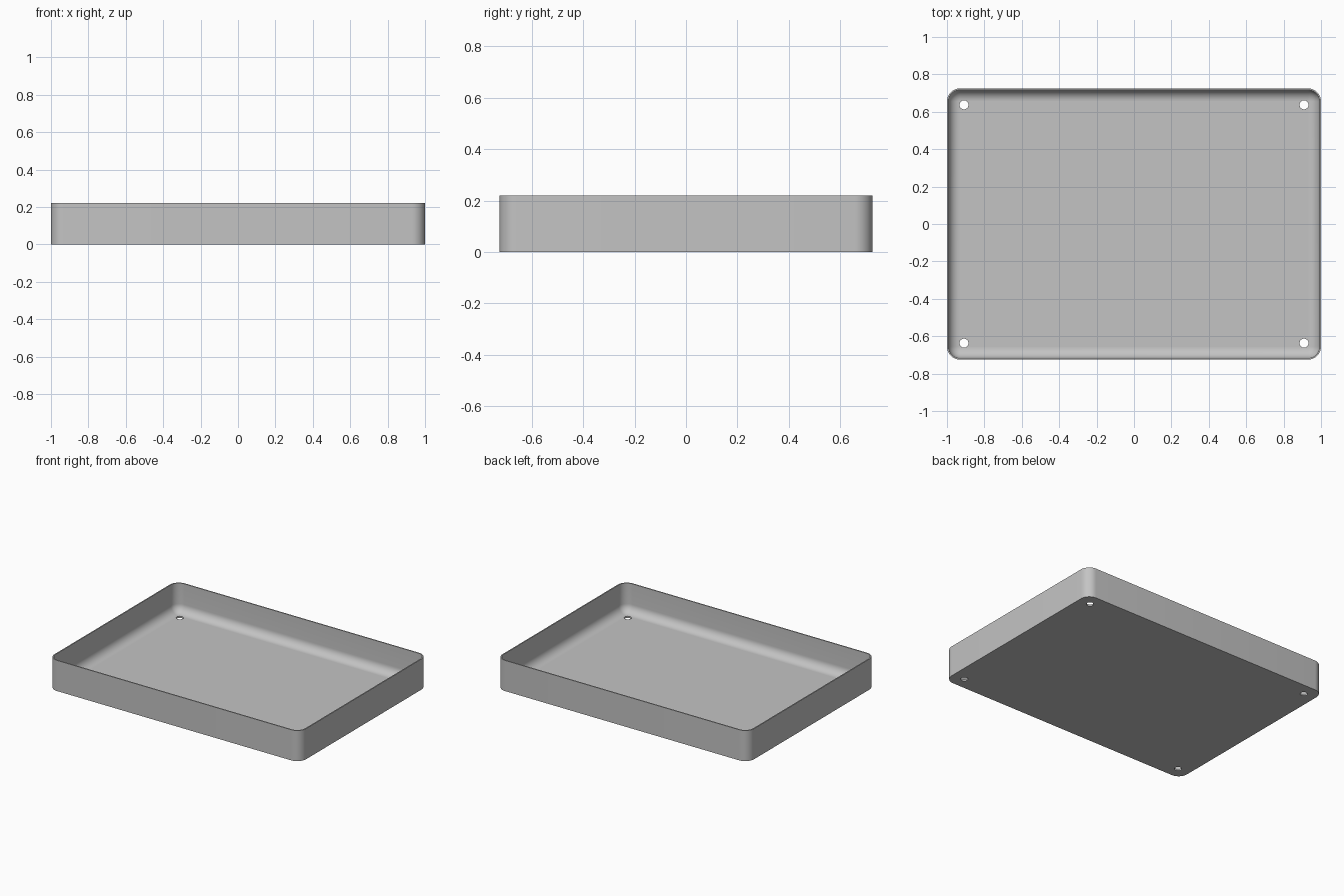
import bpy, bmesh, math

if "Cube" in bpy.data.objects:
    bpy.data.objects.remove(bpy.data.objects["Cube"], do_unlink=True)

HALF_X, HALF_Y, HEIGHT = 1.0, 0.725, 0.22
CORNER, WALL, FLOOR, COVE = 0.07, 0.008, 0.012, 0.06
STEPS = 10

grey = bpy.data.materials.new("light grey")
grey.use_nodes = True
color = (0.55, 0.55, 0.55, 1)
grey.diffuse_color = color
grey.node_tree.nodes["Principled BSDF"].inputs["Base Color"].default_value = color


def rounded_loop(bm, inset, z):
    """Rounded rectangle of vertices, inset from the outer wall."""
    radius = CORNER - inset
    verts = []
    for q, (sx, sy) in enumerate([(1, 1), (-1, 1), (-1, -1), (1, -1)]):
        for i in range(STEPS + 1):
            a = math.pi / 2 * (q + i / STEPS)
            verts.append(bm.verts.new((sx * (HALF_X - CORNER) + radius * math.cos(a),
                                       sy * (HALF_Y - CORNER) + radius * math.sin(a), z)))
    return verts


# Tray cross-section: outer wall, rim, inner wall, then coved floor edge
section = [(0, 0), (0, HEIGHT), (WALL, HEIGHT)]
for i in range(STEPS + 1):
    a = math.pi / 2 * i / STEPS
    section.append((WALL + COVE * (1 - math.cos(a)), FLOOR + COVE * (1 - math.sin(a))))

bm = bmesh.new()
loops = [rounded_loop(bm, inset, z) for inset, z in section]
for low, high in zip(loops, loops[1:]):
    n = len(low)
    for i in range(n):
        j = (i + 1) % n
        bm.faces.new((low[i], low[j], high[j], high[i]))
bm.faces.new(list(reversed(loops[0])))
bm.faces.new(loops[-1])
mesh = bpy.data.meshes.new("tray")
bm.to_mesh(mesh)
bm.free()
mesh.materials.append(grey)
tray = bpy.data.objects.new("tray", mesh)
bpy.context.collection.objects.link(tray)

# Four corner holes through the floor
for sx in (-1, 1):
    for sy in (-1, 1):
        bpy.ops.mesh.primitive_cylinder_add(vertices=32, radius=0.024, depth=0.1,
                                            location=(sx * 0.909, sy * 0.637, 0))
        cutter = bpy.context.object
        cutter.name = "hole_cutter"
        cutter.hide_render = True
        cutter.data.materials.append(grey)
        cut = tray.modifiers.new("hole", "BOOLEAN")
        cut.operation = "DIFFERENCE"
        cut.solver = "EXACT"
        cut.object = cutter
        bpy.ops.object.select_all(action="DESELECT")
        bpy.context.view_layer.objects.active = tray
        tray.select_set(True)
        bpy.ops.object.modifier_apply(modifier=cut.name)
        bpy.data.objects.remove(cutter, do_unlink=True)

bpy.ops.object.shade_smooth_by_angle(angle=math.radians(30))
